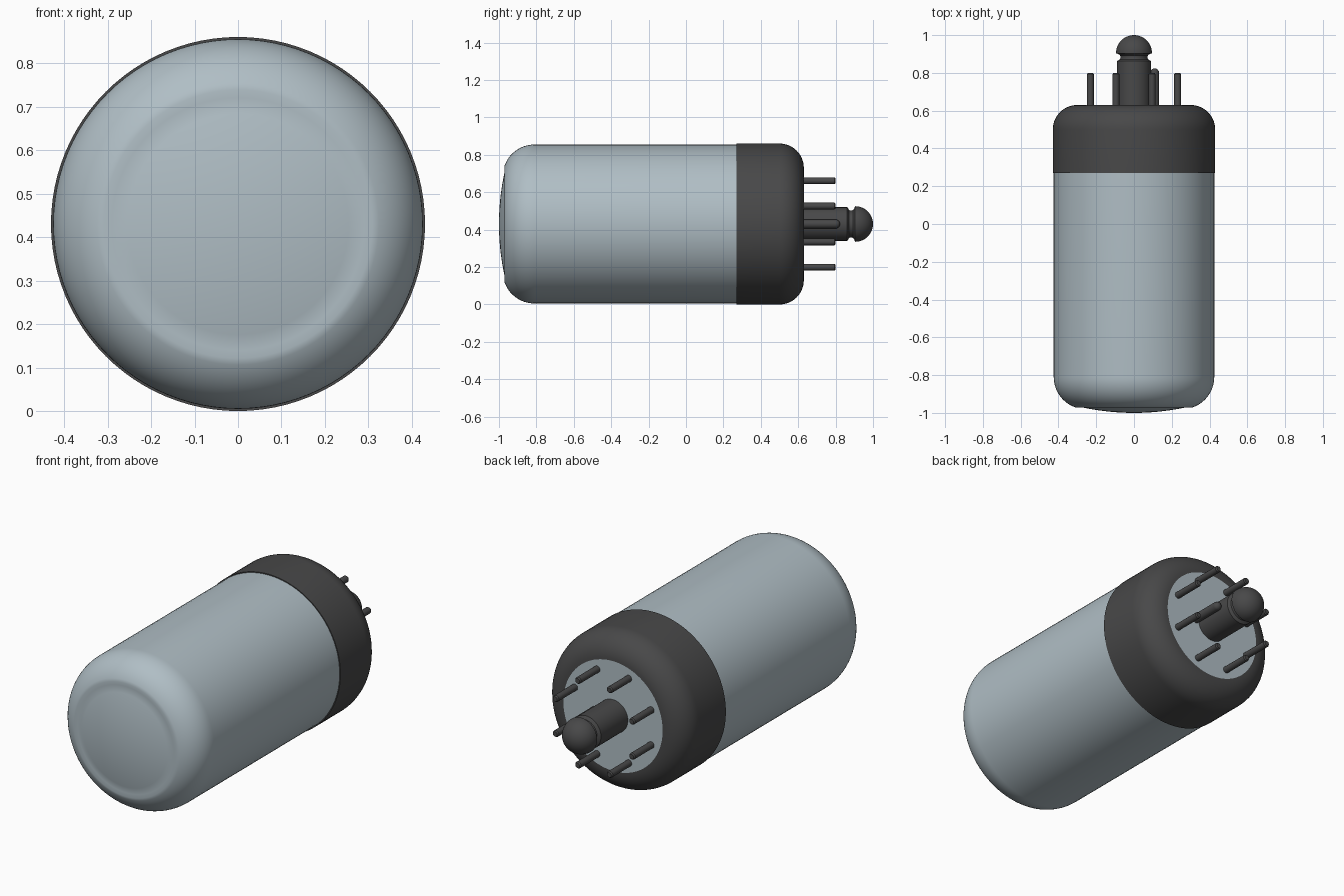
import bpy, bmesh, math
from mathutils import Matrix

if "Cube" in bpy.data.objects:
    bpy.data.objects.remove(bpy.data.objects["Cube"])

AXIS_Z = 0.43  # height of the tube's lengthwise axis


def material(name, rgb):
    m = bpy.data.materials.new(name)
    m.use_nodes = True
    m.diffuse_color = (*rgb, 1)
    m.node_tree.nodes["Principled BSDF"].inputs["Base Color"].default_value = (*rgb, 1)
    return m


glass = material("pale blue grey", (0.434, 0.515, 0.558))
dark = material("dark grey", (0.065, 0.065, 0.066))


def arc(r, y, radius, start, end, steps):
    """Profile points of an arc; 0 degrees points outwards, 90 to the back."""
    angles = [math.radians(start + (end - start) * i / steps) for i in range(steps + 1)]
    return [(r + radius * math.cos(a), y + radius * math.sin(a)) for a in angles]


def lathe(name, profile, mat, segments=64, x=0, z=0, closed=False):
    """Turn a (radius, y) profile around a lengthwise axis at x, z."""
    bm = bmesh.new()
    verts = [bm.verts.new((r, y, 0)) for r, y in profile]
    edges = [bm.edges.new(pair) for pair in zip(verts, verts[1:])]
    if closed:
        edges.append(bm.edges.new((verts[-1], verts[0])))
    bmesh.ops.spin(bm, geom=verts + edges, cent=(0, 0, 0), axis=(0, 1, 0),
                   angle=math.tau, steps=segments, use_duplicate=False)
    bmesh.ops.remove_doubles(bm, verts=bm.verts, dist=0.0003)
    bmesh.ops.recalc_face_normals(bm, faces=bm.faces)
    bm.transform(Matrix.Translation((x, 0, AXIS_Z + z)))
    mesh = bpy.data.meshes.new(name)
    bm.to_mesh(mesh)
    bm.free()
    mesh.materials.append(mat)
    ob = bpy.data.objects.new(name, mesh)
    bpy.context.collection.objects.link(ob)
    bpy.ops.object.select_all(action="DESELECT")
    ob.select_set(True)
    bpy.context.view_layer.objects.active = ob
    bpy.ops.object.shade_smooth_by_angle(angle=math.radians(35))
    return ob


# Glass envelope: shallow dome, rounded shoulder, straight wall, flat back disc
lathe("glass_envelope",
      [(0, -1.0)] + arc(0, 0.3, 1.3, -90, -77.1, 8)[1:]
      + arc(0.255, -0.81, 0.17, -77.1, 0, 14)[1:]
      + [(0.425, 0.285), (0.41, 0.30), (0.30, 0.63), (0, 0.63)], glass, 96)

# Base shell: ring with a rounded rear edge
lathe("base_shell",
      [(0.42, 0.27), (0.43, 0.27)] + arc(0.30, 0.50, 0.13, 0, 90, 14)
      + [(0.31, 0.61), (0.41, 0.45)], dark, 96, closed=True)

# Central locating post with a grooved neck and domed tip
lathe("guide_post",
      [(0, 0.62), (0.09, 0.62), (0.09, 0.862), (0.083, 0.867)]
      + [(0.074, 0.872), (0.071, 0.882), (0.074, 0.893), (0.083, 0.9), (0.095, 0.903)]
      + arc(0, 0.905, 0.095, 0, 90, 12), dark, 48)

# Round-ended key rib on the side of the post
lathe("post_key", [(0, 0.62), (0.024, 0.62)] + arc(0, 0.80, 0.024, 0, 90, 6),
      dark, 20, x=0.109)

# Ring of eight contact pins
for i in range(8):
    a = math.radians(22.5 + 45 * i)
    lathe(f"pin_{i + 1}",
          [(0, 0.62), (0.018, 0.62), (0.018, 0.793), (0.013, 0.80), (0, 0.80)],
          dark, 20, x=0.25 * math.cos(a), z=0.25 * math.sin(a))
